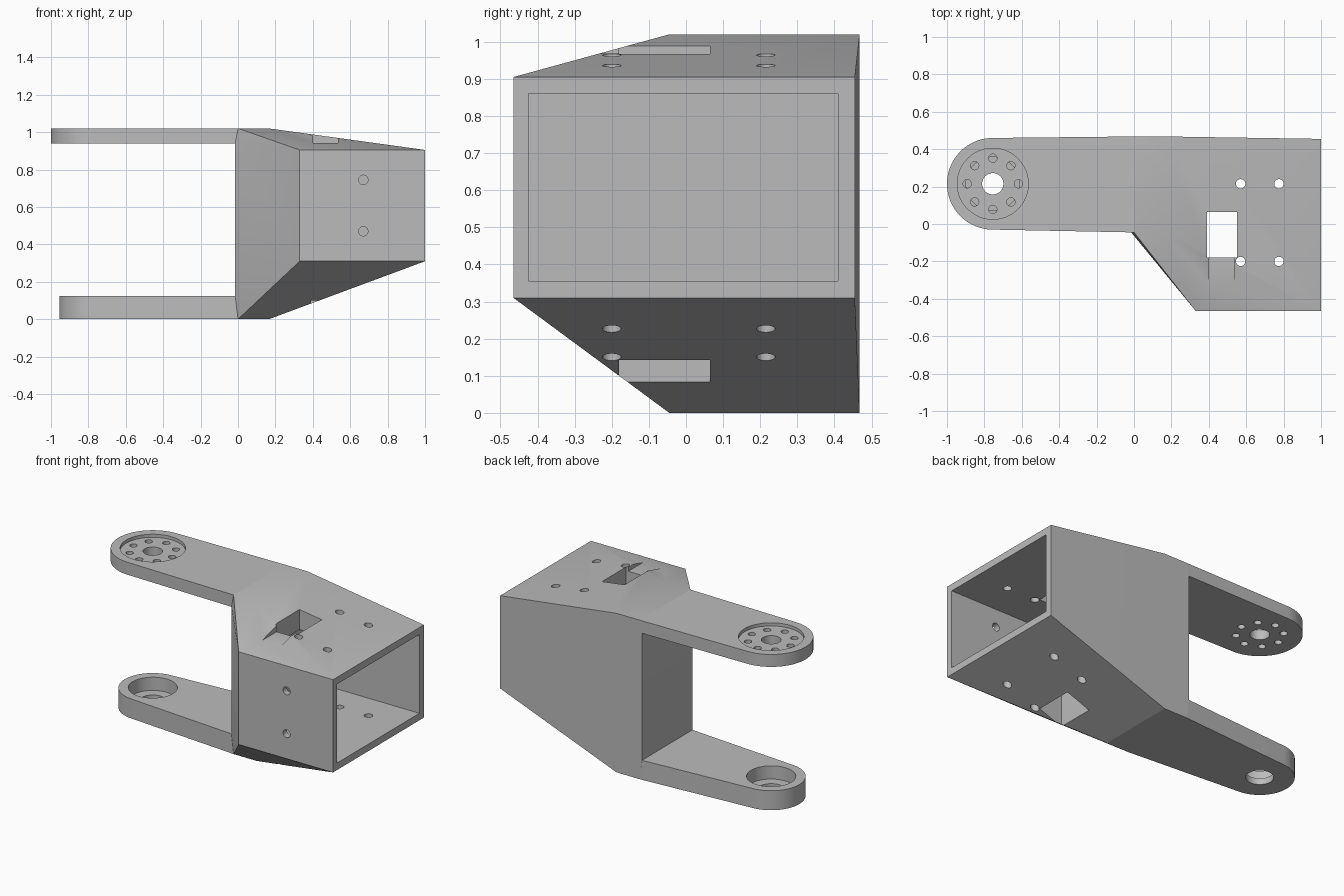
import bpy, bmesh, math
from mathutils import Vector

cube = bpy.data.objects.get("Cube")
if cube:
    bpy.data.objects.remove(cube, do_unlink=True)

grey = bpy.data.materials.new("plain_grey")
grey.use_nodes = True
colour = (0.5, 0.5, 0.5, 1)
grey.diffuse_color = colour
grey.node_tree.nodes["Principled BSDF"].inputs["Base Color"].default_value = colour

PIVOT = (-0.755, 0.215)
TOP = 1.02
ROOT = (-0.045, 0.468)     # front and back edge where the arms start


def hull(name, points):
    """Convex solid around the given points."""
    bm = bmesh.new()
    for p in points:
        bm.verts.new(p)
    res = bmesh.ops.convex_hull(bm, input=bm.verts)
    junk = [g for g in res["geom_interior"] if isinstance(g, bmesh.types.BMVert)]
    bmesh.ops.delete(bm, geom=junk, context='VERTS')
    bmesh.ops.dissolve_limit(bm, angle_limit=0.005, verts=bm.verts, edges=bm.edges)
    bmesh.ops.recalc_face_normals(bm, faces=bm.faces)
    mesh = bpy.data.meshes.new(name)
    bm.to_mesh(mesh)
    bm.free()
    obj = bpy.data.objects.new(name, mesh)
    bpy.context.collection.objects.link(obj)
    mesh.materials.append(grey)
    return obj


def box(name, x, y, z):
    return hull(name, [(a, b, c) for a in x for b in y for c in z])


def circle(centre, r, n=48):
    return [(centre[0] + r * math.cos(i * math.tau / n),
             centre[1] + r * math.sin(i * math.tau / n)) for i in range(n)]


def drill(centre, r, low, high, axis='Z'):
    """Round cutter along z, or along y with centre given as x, z."""
    pts = [(a, b, h) for a, b in circle(centre, r) for h in (low, high)]
    if axis == 'Y':
        pts = [(a, h, b) for a, b, h in pts]
    return hull("cutter", pts)


def cut(obj, cutters):
    bpy.context.view_layer.objects.active = obj
    for c in cutters:
        mod = obj.modifiers.new("cut", 'BOOLEAN')
        mod.operation = 'DIFFERENCE'
        mod.solver = 'EXACT'
        mod.object = c
        bpy.ops.object.modifier_apply(modifier=mod.name)
        bpy.data.objects.remove(c, do_unlink=True)


def finish(obj):
    bpy.ops.object.select_all(action='DESELECT')
    obj.select_set(True)
    bpy.context.view_layer.objects.active = obj
    bpy.ops.object.shade_smooth_by_angle(angle=math.radians(20))


# Housing: tall at the arms, shifted forward and lower at the open end
points = [(x, y, z) for x in (0, 0.165) for y in ROOT for z in (0, TOP)]
points += [(-0.015, y, z) for y in ROOT for z in (0.125, 0.94)]
points += [(x, y, z) for x, y in ((0.33, -0.465), (1, -0.465), (1, 0.455))
           for z in (0.31, 0.905)]
housing = hull("housing", points)

# Open chamber, cable slot with its stepped front, and screw holes
cutters = [
    box("cutter", (0.385, 1.1), (-0.425, 0.41), (0.355, 0.86)),
    box("cutter", (0.39, 0.55), (-0.18, 0.065), (-0.1, 1.1)),
    box("cutter", (0.4, 0.535), (-0.4, 0.0), (0.943, 1.1)),
]
cutters += [drill((x, y), 0.025, -0.1, 1.1) for x in (0.57, 0.775) for y in (-0.2, 0.215)]
cutters += [drill((0.67, z), 0.025, -0.6, -0.3, 'Y') for z in (0.47, 0.745)]
cut(housing, cutters)
finish(housing)


def arm(name, radius, low, high):
    outline = circle(PIVOT, radius, 96) + [(0, y) for y in ROOT]
    return hull(name, [(x, y, z) for x, y in outline for z in (low, high)])


# Upper arm: shallow round seat, centre hole and a ring of screw holes
upper_arm = arm("upper_arm", 0.245, 0.94, TOP)
ring = circle(PIVOT, 0.137, 8)
cut(upper_arm, [drill(PIVOT, 0.19, TOP - 0.02, 1.1), drill(PIVOT, 0.057, 0.8, 1.1)]
    + [drill(p, 0.022, 0.8, 1.1) for p in ring])
finish(upper_arm)

# Lower arm: deep bearing seat with a through hole
lower_arm = arm("lower_arm", 0.2, 0, 0.125)
cut(lower_arm, [drill(PIVOT, 0.143, 0.04, 0.3), drill(PIVOT, 0.08, -0.1, 0.3)])
finish(lower_arm)
